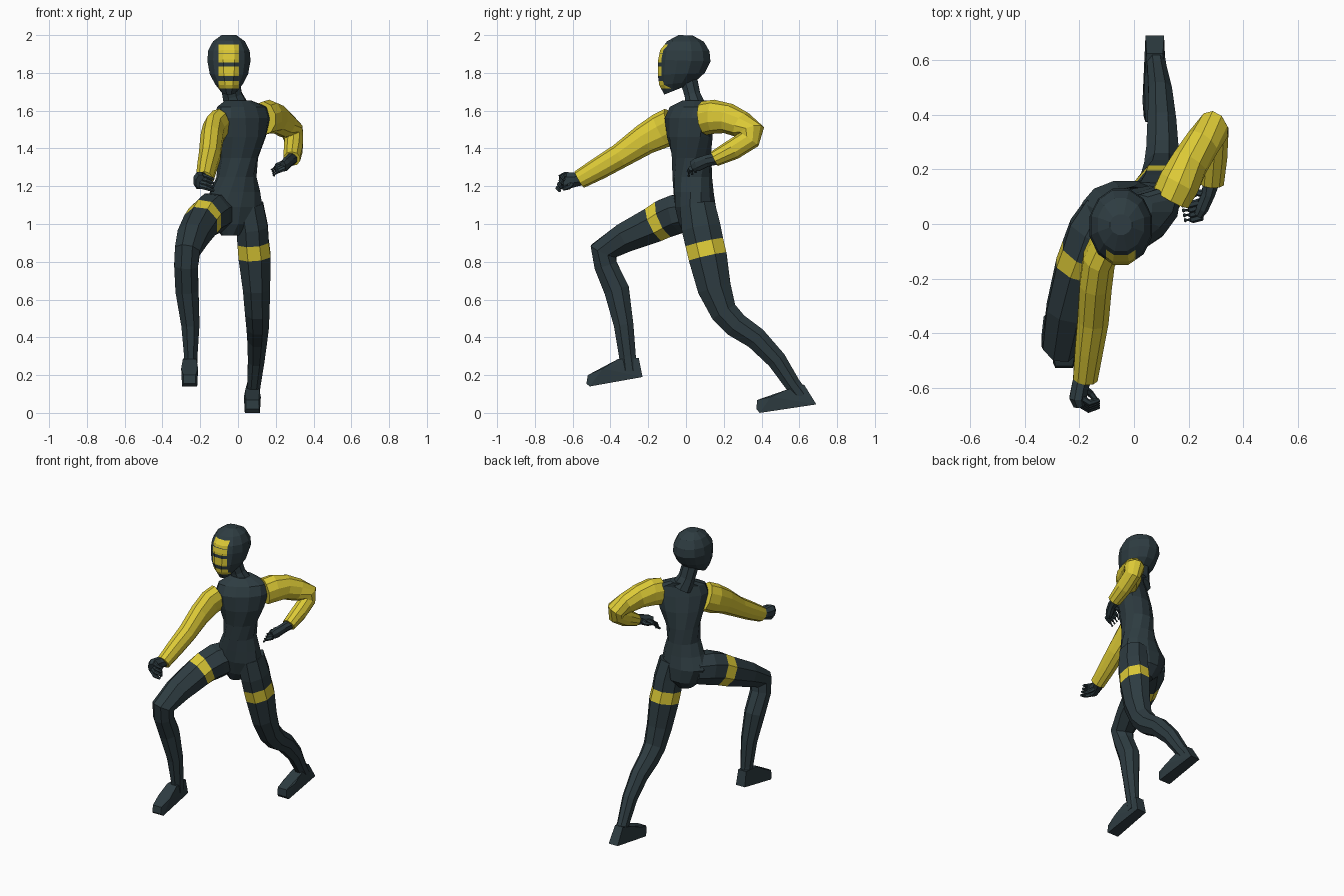
import bpy, bmesh, math
from mathutils import Vector as V


def material(name, rgb):
    m = bpy.data.materials.new(name)
    m.diffuse_color = (*rgb, 1)
    return m


DARK = material("dark slate suit", (0.027, 0.045, 0.053))
YELLOW = material("yellow trim", (0.72, 0.59, 0.037))


def finish(name, bm, mats):
    bmesh.ops.recalc_face_normals(bm, faces=bm.faces[:])
    me = bpy.data.meshes.new(name)
    bm.to_mesh(me)
    bm.free()
    for m in mats:
        me.materials.append(m)
    ob = bpy.data.objects.new(name, me)
    bpy.context.collection.objects.link(ob)
    return ob


def loft(rings, sides, band=None, phase=0.5):
    """Skin rings given as (centre, u axis, v axis); band = segment in second colour."""
    bm = bmesh.new()
    loops = []
    for c, u, v in rings:
        angles = [2 * math.pi * (k + phase) / sides for k in range(sides)]
        loops.append([bm.verts.new(c + u * math.cos(a) + v * math.sin(a)) for a in angles])
    for i, (a, b) in enumerate(zip(loops, loops[1:])):
        for k in range(sides):
            n = (k + 1) % sides
            f = bm.faces.new((a[k], a[n], b[n], b[k]))
            f.material_index = int(i == band)
    bm.faces.new(loops[0][::-1])
    bm.faces.new(loops[-1])
    return bm


def tube(name, pts, mats, sides=8, band=None):
    """Limb through points (x, y, z, sideways radius, other radius)."""
    c = [V(p[:3]) for p in pts]
    rings = []
    for i, p in enumerate(pts):
        before = (c[i] - c[i - 1]).normalized() if i else V()
        after = (c[i + 1] - c[i]).normalized() if i < len(c) - 1 else V()
        t = (before + after).normalized()
        ref = V((0, 0, 1)) if abs(t.x) > 0.8 else V((1, 0, 0))
        u = (ref - t * ref.dot(t)).normalized()
        rings.append((c[i], u * p[3], t.cross(u) * p[4]))
    return finish(name, loft(rings, sides, band), mats)


# Torso: twisted stack of ovals (x, y, z, half width, half depth, twist degrees)
rings = []
for x, y, z, a, b, deg in [
        (-.04, .05, .94, .05, .06, 0), (-.03, .06, 1.0, .12, .10, 0),
        (-.03, .05, 1.09, .165, .112, 0), (-.015, .04, 1.17, .135, .107, 5),
        (-.008, .033, 1.25, .106, .105, 12), (0, .03, 1.35, .108, .106, 25),
        (.015, .02, 1.46, .145, .108, 34), (.022, .012, 1.56, .17, .095, 36),
        (.022, .02, 1.62, .155, .072, 36), (.0, .045, 1.655, .075, .055, 36)]:
    r = math.radians(deg)
    rings.append((V((x, y, z)), V((math.cos(r), math.sin(r), 0)) * a,
                  V((-math.sin(r), math.cos(r), 0)) * b))
finish("torso", loft(rings, 12), [DARK])

# Neck
tube("neck", [(-.005, .055, 1.61, .07, .06), (-.03, .035, 1.68, .056, .045),
              (-.048, .01, 1.78, .055, .05)], [DARK])

# Head: rings spanned front to back (front y, front z, back y, back z, half width)
HX = -.048
rings = []
for yf, zf, yb, zb, w in [
        (-.115, 1.685, .01, 1.735, .045), (-.142, 1.735, .05, 1.755, .075),
        (-.150, 1.79, .10, 1.80, .102), (-.148, 1.87, .13, 1.86, .115),
        (-.138, 1.92, .125, 1.915, .110), (-.10, 1.968, .095, 1.965, .085),
        (-.04, 2.0, .035, 1.998, .04)]:
    front, back = V((HX, yf, zf)), V((HX, yb, zb))
    rings.append(((front + back) / 2, V((w * 1.03, 0, 0)), (back - front) / 2 * 1.03))
bm = loft(rings, 12)
# Face grille: cut bands into the front of the head and colour them
BANDS = [(1.718, 1.758), (1.784, 1.835), (1.856, 1.899), (1.903, 1.95)]
HALF = .054
cuts = [((0, 0, z), (0, 0, 1)) for band in BANDS for z in band]
cuts += [((HX + s * HALF, 0, 0), (1, 0, 0)) for s in (-1, 1)]
for co, no in cuts:
    bmesh.ops.bisect_plane(bm, geom=bm.verts[:] + bm.edges[:] + bm.faces[:],
                           plane_co=co, plane_no=no)
for f in bm.faces:
    m = f.calc_center_median()
    f.material_index = int(m.y < -.08 and abs(m.x - HX) < HALF
                           and any(lo < m.z < hi for lo, hi in BANDS))
finish("head", bm, [DARK, YELLOW])

# Sleeves
tube("right_sleeve", [(-.10, -.07, 1.525, .062, .095), (-.128, -.13, 1.495, .062, .095),
                      (-.14, -.22, 1.447, .062, .082), (-.150, -.35, 1.36, .060, .066),
                      (-.165, -.46, 1.295, .054, .06), (-.178, -.565, 1.235, .047, .05)],
     [YELLOW], 10)
tube("left_sleeve", [(.135, .095, 1.56, .075, .09), (.165, .15, 1.568, .08, .09),
                     (.205, .225, 1.558, .07, .08), (.25, .295, 1.525, .065, .072),
                     (.288, .345, 1.49, .062, .072), (.296, .335, 1.448, .052, .06),
                     (.292, .25, 1.395, .052, .055), (.285, .15, 1.345, .046, .042)],
     [YELLOW], 10)

# Legs: segment 2 of each is the thigh band
tube("right_leg", [(-.09, .05, 1.07, .10, .10), (-.14, -.04, 1.055, .112, .112),
                   (-.175, -.11, 1.03, .10, .110), (-.197, -.165, 1.00, .098, .103),
                   (-.24, -.32, .93, .088, .085), (-.268, -.437, .857, .072, .078),
                   (-.275, -.425, .78, .068, .066), (-.27, -.367, .65, .066, .072),
                   (-.252, -.33, .465, .052, .056), (-.25, -.31, .30, .038, .048),
                   (-.252, -.30, .22, .038, .05)],
     [DARK, YELLOW], 8, 2)
tube("left_leg", [(.055, .06, 1.10, .085, .10), (.075, .08, .98, .09, .112),
                  (.08, .097, .902, .09, .110), (.088, .115, .826, .092, .110),
                  (.098, .15, .66, .078, .096), (.102, .20, .535, .07, .077),
                  (.104, .265, .465, .064, .072), (.102, .37, .395, .057, .064),
                  (.096, .48, .28, .047, .055), (.084, .565, .15, .038, .045),
                  (.078, .61, .09, .036, .045)],
     [DARK, YELLOW], 8, 2)


# Feet: side outline (y, z, half width) widened around a centre line
def foot(name, x, outline):
    bm = bmesh.new()
    for y, z, w in outline:
        for s in (-1, 1):
            bm.verts.new((x + s * w, y, z))
    bmesh.ops.convex_hull(bm, input=bm.verts[:])
    finish(name, bm, [DARK])


foot("right_foot", -.256, [(-.23, .19, .034), (-.51, .14, .04), (-.527, .155, .032),
                           (-.52, .20, .032), (-.44, .235, .045), (-.36, .285, .036),
                           (-.25, .29, .03)])
foot("left_foot", .076, [(.69, .045, .034), (.39, 0, .04), (.373, .02, .034),
                         (.376, .068, .034), (.45, .085, .045), (.525, .12, .038),
                         (.625, .15, .03)])


# Hands: palm, four curled fingers and a thumb
def hand(side, palm, base, mid, tip, step, thumb):
    tube(side + "_palm", palm, [DARK], 8)
    for i in range(4):
        pts = [(*(V(p) + V(step) * i), r, r)
               for p, r in ((base, .014), (mid, .013), (tip, .008))]
        tube(f"{side}_finger_{i + 1}", pts, [DARK], 6)
    tube(side + "_thumb", thumb, [DARK], 6)


hand("right", [(-.178, -.55, 1.24, .035, .038), (-.195, -.585, 1.235, .034, .04),
               (-.205, -.635, 1.23, .034, .05), (-.198, -.66, 1.222, .026, .042)],
     (-.20, -.632, 1.26), (-.165, -.655, 1.25), (-.128, -.645, 1.235), (0, -.008, -.02),
     [(-.19, -.60, 1.22, .016, .016), (-.16, -.62, 1.195, .013, .013),
      (-.135, -.65, 1.185, .009, .009)])
hand("left", [(.283, .16, 1.345, .034, .034), (.272, .11, 1.335, .026, .034),
              (.25, .06, 1.315, .024, .038), (.237, .035, 1.305, .018, .03)],
     (.24, .08, 1.325), (.205, .07, 1.31), (.178, .068, 1.285), (.003, -.018, -.01),
     [(.265, .11, 1.33, .016, .016), (.23, .115, 1.32, .013, .013),
      (.205, .10, 1.315, .009, .009)])
